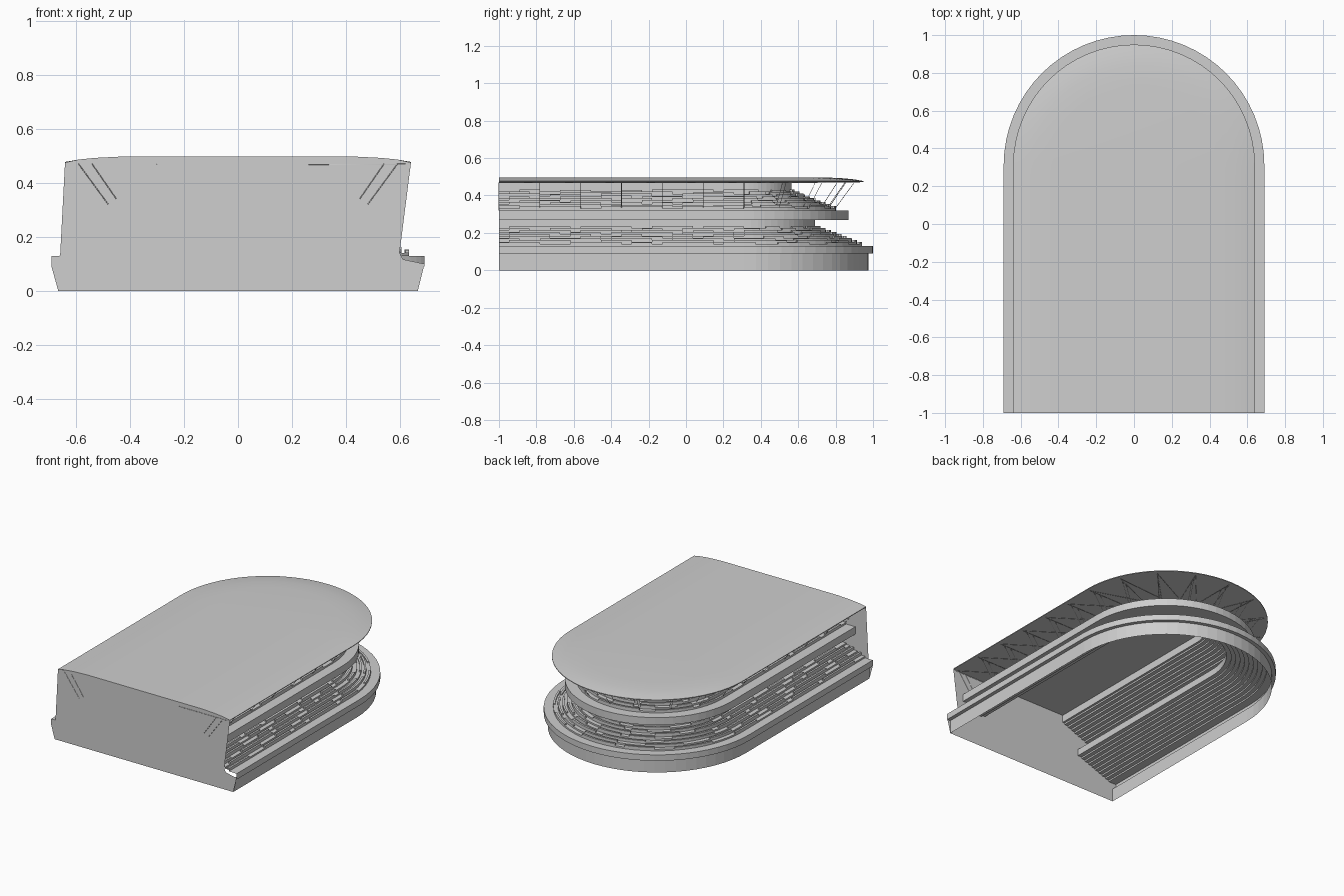
import bpy, bmesh, math, random
from mathutils import Vector

random.seed(4)
if "Cube" in bpy.data.objects:
    bpy.data.objects.remove(bpy.data.objects["Cube"])

GREY = (0.62, 0.62, 0.62, 1)
grey = bpy.data.materials.new("plain grey")
grey.use_nodes = True
grey.diffuse_color = GREY
grey.node_tree.nodes["Principled BSDF"].inputs["Base Color"].default_value = GREY

FRONT, CENTRE = -1.0, 0.31      # straight legs end where the half circle begins
STRAIGHT, ARC = 24, 32

# Stations along the U: a base point and an outward direction
step = (CENTRE - FRONT) / STRAIGHT
right_leg = [(Vector((0, FRONT + i * step, 0)), Vector((1, 0, 0))) for i in range(STRAIGHT)]
bend = [(Vector((0, CENTRE, 0)),
         Vector((math.cos(math.pi * i / ARC), math.sin(math.pi * i / ARC), 0)))
        for i in range(ARC + 1)]
left_leg = [(b, -d) for b, d in reversed(right_leg)]
STATIONS = right_leg + bend + left_leg


def at(station, r, z):
    base, out = station
    return base + out * r + Vector((0, 0, z))


def sweep(bm, profile, stations, closed=False):
    """Carry a (radius, height) profile along part of the U."""
    rings = [[bm.verts.new(at(s, r, z)) for r, z in profile] for s in stations]
    count = len(profile)
    for a, b in zip(rings, rings[1:]):
        for k in range(count if closed else count - 1):
            n = (k + 1) % count
            bm.faces.new((a[k], b[k], b[n], a[n]))
    if closed:
        bm.faces.new(rings[0])
        bm.faces.new(rings[-1][::-1])


def finish(name, bm, smooth=False):
    bmesh.ops.remove_doubles(bm, verts=bm.verts, dist=1e-5)
    bmesh.ops.recalc_face_normals(bm, faces=bm.faces)
    mesh = bpy.data.meshes.new(name)
    bm.to_mesh(mesh)
    bm.free()
    mesh.materials.append(grey)
    obj = bpy.data.objects.new(name, mesh)
    bpy.context.collection.objects.link(obj)
    if smooth:
        bpy.ops.object.select_all(action='DESELECT')
        obj.select_set(True)
        bpy.context.view_layer.objects.active = obj
        bpy.ops.object.shade_smooth_by_angle(angle=math.radians(25))
    return obj


def stairs(start, end, count):
    """Corner points of a stepped slope, rising inward."""
    (r0, z0), (r1, z1) = start, end
    dr, dz = (r1 - r0) / count, (z1 - z0) / count
    points = [start]
    for i in range(count):
        points += [(r0 + (i + 1) * dr, z0 + i * dz),
                   (r0 + (i + 1) * dr, z0 + (i + 1) * dz)]
    return points


LOWER = stairs((0.66, 0.13), (0.41, 0.225), 9)
UPPER = stairs((0.52, 0.32), (0.27, 0.42), 9)

# Outer base wall with its lip, and the lower stand
bm = bmesh.new()
sweep(bm, [(0.665, 0), (0.665, 0.09), (0.69, 0.09), (0.69, 0.13)] + LOWER
      + [(0.38, 0.225), (0.38, 0.27)], STATIONS)
finish("lower_stand", bm)

# Upper stand with its fascia and back wall
bm = bmesh.new()
sweep(bm, [(0.38, 0.27), (0.56, 0.27), (0.56, 0.32)] + UPPER
      + [(0.255, 0.42), (0.255, 0.47)], STATIONS)
finish("upper_stand", bm)

# Roof: thin underside, pointed rim and gently crowned top
bm = bmesh.new()
sweep(bm, [(0, 0.47), (0.255, 0.47), (0.64, 0.472), (0.64, 0.477), (0.59, 0.486),
           (0.53, 0.492), (0.43, 0.497), (0, 0.497)], STATIONS)
finish("roof", bm, smooth=True)


# Broken rows of seats on every step
def seat_rows(name, steps):
    bm = bmesh.new()
    for r, z in steps[2::2]:
        i = random.randint(0, 2)
        while i < len(STATIONS) - 2:
            j = min(i + random.randint(2, 6), len(STATIONS) - 1)
            h = random.choice((0.008, 0.012))
            sweep(bm, [(r, z), (r, z + h), (r - 0.013, z + h), (r - 0.013, z)],
                  STATIONS[i:j + 1], closed=True)
            i = j + random.randint(1, 3)
    finish(name, bm)


seat_rows("lower_seats", LOWER)
seat_rows("upper_seats", UPPER)

# Front end wall, notched on one side
outline = [(-0.665, 0), (-0.665, 0.09), (-0.69, 0.09), (-0.69, 0.13), (-0.66, 0.13),
           (-0.39, 0.222), (-0.39, 0.25), (-0.56, 0.27), (-0.56, 0.32), (-0.52, 0.32),
           (-0.37, 0.4), (-0.64, 0.475), (-0.59, 0.486), (-0.53, 0.492), (-0.43, 0.497),
           (0.43, 0.497), (0.53, 0.492), (0.59, 0.486), (0.64, 0.475), (0.595, 0.12),
           (0.69, 0.1), (0.69, 0.09), (0.665, 0.09), (0.665, 0)]
bm = bmesh.new()
face = bm.faces.new([bm.verts.new((x, FRONT, z)) for x, z in outline])
bmesh.ops.triangulate(bm, faces=[face], ngon_method='EAR_CLIP')
finish("front_wall", bm)


# Thin roof struts and bracing
def rods(name, pairs, radius):
    curve = bpy.data.curves.new(name, 'CURVE')
    curve.dimensions = '3D'
    curve.bevel_depth = radius
    curve.bevel_resolution = 0
    for pair in pairs:
        spline = curve.splines.new('POLY')
        spline.points.add(1)
        for point, co in zip(spline.points, pair):
            point.co = (*co, 1)
    curve.materials.append(grey)
    obj = bpy.data.objects.new(name, curve)
    bpy.context.collection.objects.link(obj)


posts = STATIONS[::4]
struts = []
for s in posts:
    struts.append((at(s, 0.48, 0.32), at(s, 0.59, 0.47)))
    struts.append((at(s, 0.45, 0.34), at(s, 0.54, 0.47)))
rods("roof_struts", struts, 0.0015)

braces = []
for a, b in zip(posts, posts[1:]):
    braces += [(at(a, 0.62, 0.469), at(a, 0.26, 0.468)),
               (at(a, 0.62, 0.469), at(b, 0.3, 0.468))]
rods("roof_braces", braces, 0.0015)
